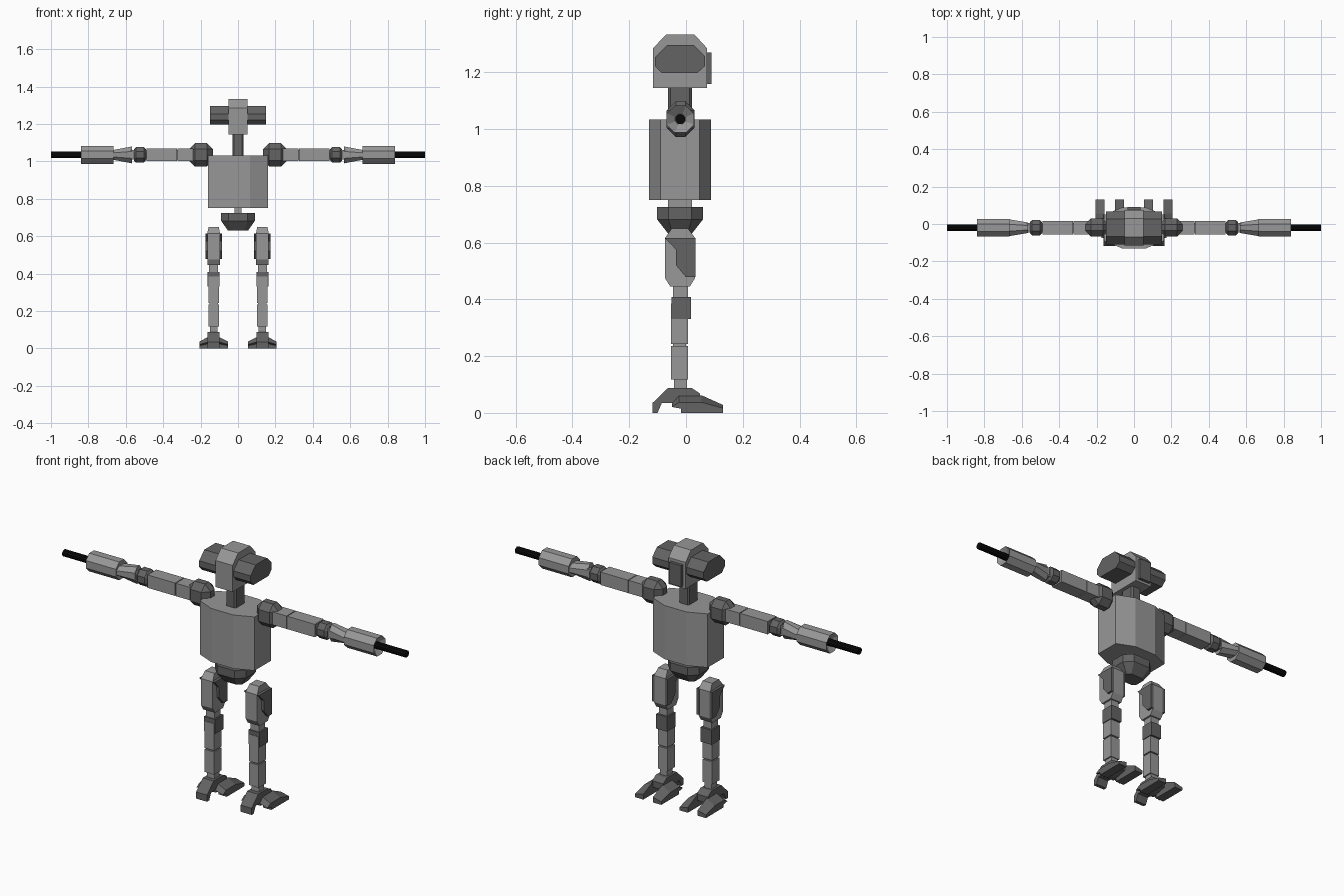
import bpy, bmesh, math
from mathutils import Vector

if "Cube" in bpy.data.objects:
    bpy.data.objects.remove(bpy.data.objects["Cube"])


def material(name, value):
    m = bpy.data.materials.new(name)
    m.diffuse_color = (value, value, value, 1)
    m.use_nodes = True
    m.node_tree.nodes["Principled BSDF"].inputs["Base Color"].default_value = m.diffuse_color
    return m


LIGHT = material("light grey", 0.31)
DARK = material("dark grey", 0.125)
BLACK = material("black", 0.003)


def loft(name, rings, mat):
    """Skin matching rings of points and cap both ends."""
    bm = bmesh.new()
    loops = [[bm.verts.new(p) for p in ring] for ring in rings]
    n = len(loops[0])
    for a, b in zip(loops, loops[1:]):
        for i in range(n):
            j = (i + 1) % n
            bm.faces.new((a[i], a[j], b[j], b[i]))
    bm.faces.new(loops[0])
    bm.faces.new(loops[-1])
    bmesh.ops.recalc_face_normals(bm, faces=bm.faces)
    mesh = bpy.data.meshes.new(name)
    bm.to_mesh(mesh)
    bm.free()
    mesh.materials.append(mat)
    ob = bpy.data.objects.new(name, mesh)
    bpy.context.collection.objects.link(ob)
    return ob


def box(name, x, y, z, mat, bevel=0):
    ring = lambda h: [(x[0], y[0], h), (x[1], y[0], h), (x[1], y[1], h), (x[0], y[1], h)]
    ob = loft(name, [ring(z[0]), ring(z[1])], mat)
    if bevel:
        mod = ob.modifiers.new("chamfer", 'BEVEL')
        mod.width, mod.segments = bevel, 1
    return ob


def side_prism(name, profile, x0, x1, mat):
    """Extrude a (y, z) profile along x."""
    return loft(name, [[(x, y, z) for y, z in profile] for x in (x0, x1)], mat)


def plan_octagon(hx, cx, y0, y1, cy, z):
    """Octagon seen from above, with chamfers reaching cx and cy."""
    return [(hx, y0 + cy, z), (cx, y0, z), (-cx, y0, z), (-hx, y0 + cy, z),
            (-hx, y1 - cy, z), (-cx, y1, z), (cx, y1, z), (hx, y1 - cy, z)]


AY, AZ = -0.02, 1.035   # arm axis


def arm_ring(x, ry, rz, n=8):
    k = 1 / math.cos(math.pi / n)
    return [(x, AY + ry * k * math.cos((i + .5) * math.tau / n),
             AZ + rz * k * math.sin((i + .5) * math.tau / n)) for i in range(n)]


# head, ears and back plate
side_prism("head", [(-.116, 1.145), (-.116, 1.285), (-.07, 1.333), (.03, 1.333),
                    (.074, 1.285), (.074, 1.145)], -.05, .05, LIGHT)
EAR = [(-.067, 1.296), (.028, 1.296), (.067, 1.257), (.067, 1.222),
       (.039, 1.197), (-.085, 1.197), (-.109, 1.222), (-.109, 1.254)]
box("head_back_plate", (-.035, .035), (.07, .09), (1.158, 1.27), DARK)

# neck, torso, waist and pelvis
box("neck", (-.03, .03), (-.063, .021), (1.02, 1.16), DARK, .008)
loft("torso", [plan_octagon(.16, .065, -.13, .088, .04, z) for z in (.75, 1.033)], LIGHT)
box("waist", (-.018, .018), (-.063, .021), (.71, .76), LIGHT)
loft("pelvis", [plan_octagon(.055, .035, -.063, .021, .015, .632),
                plan_octagon(.09, .05, -.102, .06, .04, .682),
                plan_octagon(.09, .05, -.102, .06, .04, .725)], DARK)

THIGH = [(-.074, .616), (-.05, .65), (.007, .65), (.032, .616),
         (.032, .475), (.014, .446), (-.056, .446), (-.074, .475)]
THIGH_PLATE = [(-.074, .616), (.033, .616), (.033, .478), (.0, .478),
               (-.035, .52), (-.035, .575)]
FRONT_TOE = [(-.063, .088), (-.118, .035), (-.118, 0), (-.1, 0), (-.085, .035),
             (-.045, .035), (-.045, .02), (-.018, .02), (.05, .035), (.05, .068), (.02, .088)]
REAR_TOE = [(-.05, .035), (-.025, .062), (.055, .062), (.13, .028), (.13, 0),
            (-.018, 0), (-.018, .025)]

for s, side in ((-1, "left"), (1, "right")):
    side_prism(f"ear_{side}", EAR, s * .05, s * .15, DARK)

    # shoulder and upper arm
    xs = lambda a, b: sorted((s * a, s * b))
    box(f"shoulder_{side}", xs(.135, .262), (-.068, .03), (.972, 1.098), DARK, .032)
    box(f"arm_root_{side}", xs(.24, .323), (AY - .037, AY + .037), (AZ - .034, AZ + .034), LIGHT)
    box(f"upper_arm_{side}", xs(.327, .488), (AY - .037, AY + .037), (AZ - .034, AZ + .034), LIGHT)
    box(f"arm_core_{side}", xs(.31, .575), (AY - .025, AY + .025), (AZ - .025, AZ + .025), LIGHT)

    # elbow, tapered forearm and barrel with recessed muzzle
    loft(f"elbow_{side}", [arm_ring(s * x, r, r) for x, r in
         ((.492, .03), (.503, .041), (.545, .041), (.557, .03))], DARK)
    loft(f"forearm_{side}", [arm_ring(s * .567, .028, .045), arm_ring(s * .668, .045, .026)], LIGHT)
    loft(f"barrel_{side}", [arm_ring(s * x, r, r) for x, r in
         ((.665, .048), (.84, .048), (.815, .018))], LIGHT)
    loft(f"rod_{side}", [arm_ring(s * x, .017, .017, 10) for x in (.81, 1.0)], BLACK)

    # thigh with dark plates on both sides
    c = s * .13
    thigh = side_prism(f"thigh_{side}", THIGH, c - .034, c + .034, LIGHT)
    for v in thigh.data.vertices:
        if v.co.z > .64:
            v.co.x = c + (v.co.x - c) * .8
    for d in (-1, 1):
        side_prism(f"thigh_plate_{side}", THIGH_PLATE, c + d * .03, c + d * .045, DARK)

    # knee, guard, shin and ankle
    w = lambda h: (c - h, c + h)
    box(f"knee_{side}", w(.024), (-.046, .007), (.4, .46), LIGHT)
    box(f"upper_shin_{side}", w(.028), (-.053, .007), (.243, .385), LIGHT)
    box(f"knee_guard_{side}", w(.032), (-.051, .018), (.331, .408), DARK)
    box(f"shin_gap_{side}", w(.022), (-.045, .0), (.23, .25), LIGHT)
    box(f"lower_shin_{side}", w(.028), (-.053, .007), (.117, .236), LIGHT)
    box(f"ankle_{side}", w(.021), (-.042, .003), (.08, .12), LIGHT)

    # foot: one toe forward, two toes back
    side_prism(f"front_toe_{side}", FRONT_TOE, c - .032, c + .032, DARK)
    for d in (-1, 1):
        toe = side_prism(f"rear_toe_{side}", REAR_TOE, c + d * .028, c + d * .077, DARK)
        for v in toe.data.vertices:
            if abs(v.co.x - c) > .05:      # slope the outer edge down
                v.co.z *= .6
